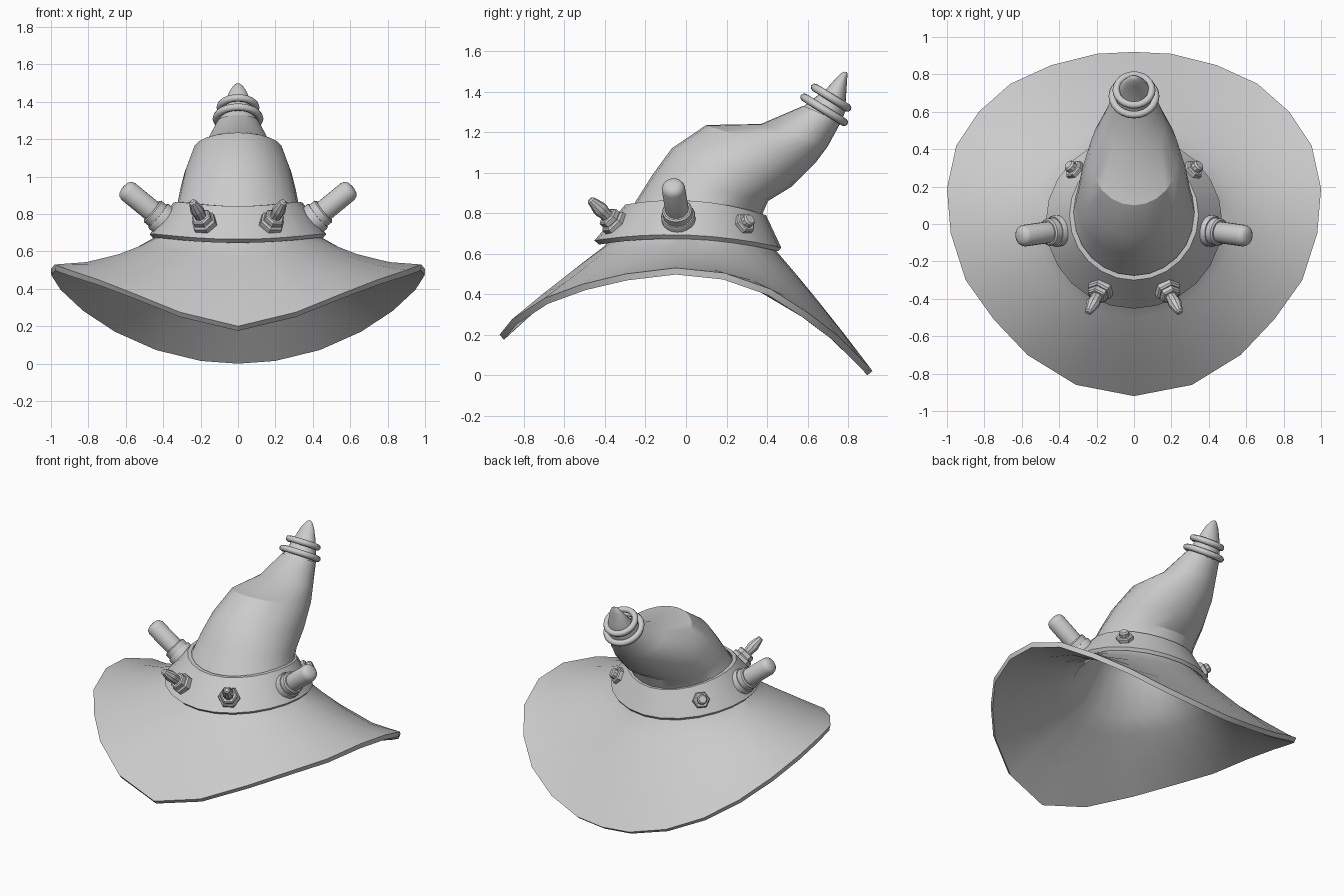
import bpy, math
from mathutils import Vector

if "Cube" in bpy.data.objects:
    bpy.data.objects.remove(bpy.data.objects["Cube"])

N = 24


def finish(name, verts, faces, angle=30, shell=0):
    me = bpy.data.meshes.new(name)
    me.from_pydata([tuple(v) for v in verts], [], faces)
    me.update()
    ob = bpy.data.objects.new(name, me)
    bpy.context.collection.objects.link(ob)
    bpy.ops.object.select_all(action='DESELECT')
    ob.select_set(True)
    bpy.context.view_layer.objects.active = ob
    if shell:
        mod = ob.modifiers.new("thickness", 'SOLIDIFY')
        mod.thickness, mod.offset = shell, -1
        bpy.ops.object.modifier_apply(modifier=mod.name)
    bpy.ops.object.shade_smooth_by_angle(angle=math.radians(angle))
    return ob


def loft(name, rings, cap=False, closed=False, angle=30, shell=0):
    """Skin a list of equal-sized rings, ordered bottom to top."""
    n, m = len(rings[0]), len(rings)
    verts = [v for r in rings for v in r]
    faces = []
    for j in range(m if closed else m - 1):
        a, b = j * n, (j + 1) % m * n
        faces += [(a + i, a + (i + 1) % n, b + (i + 1) % n, b + i) for i in range(n)]
    if cap:
        faces += [tuple(reversed(range(n))), tuple(range((m - 1) * n, m * n))]
    return finish(name, verts, faces, angle, shell)


def oval(front, back, width, side_z=None):
    """Oval through a front (y, z) and back (y, z) point; sides may be lifted."""
    (fy, fz), (by, bz) = front, back
    cy, cz = (fy + by) / 2, (fz + bz) / 2
    lift = 0 if side_z is None else side_z - cz
    out = []
    for i in range(N):
        t = 2 * math.pi * i / N
        c, s = math.cos(t), math.sin(t)
        out.append(Vector((width * s, cy + (fy - cy) * c, cz + (fz - cz) * c + lift * s * s)))
    return out


def lathe(name, origin, axis, profile, sides, angle=30):
    """Closed turned part; profile is (distance along axis, radius)."""
    q = Vector(axis).normalized().to_track_quat('Z', 'Y')
    rings = [[Vector(origin) + q @ Vector((r * math.cos(2 * math.pi * i / sides),
                                           r * math.sin(2 * math.pi * i / sides), h))
              for i in range(sides)] for h, r in profile]
    return loft(name, rings, cap=True, angle=angle)


# Brim and bent crown: one shell
half = [(0, -.92, .2), (.31, -.86, .275), (.57, -.70, .38), (.75, -.51, .45), (.90, -.30, .50),
        (.98, -.05, .53), (1.0, .19, .505), (.95, .42, .425), (.83, .60, .31), (.66, .75, .195),
        (.44, .85, .095), (.20, .91, .035), (0, .92, .02)]
rim = [Vector(p) for p in half] + [Vector((-x, y, z)) for x, y, z in half[-2:0:-1]]
inner = oval((-.40, .64), (.44, .62), .42, .69)


def brim_ring(f):
    ring = []
    for i in range(N):
        s = math.sin(2 * math.pi * i / N) ** 2
        p = inner[i].lerp(rim[i], f)
        p.z += (-.045 * s + .012 * (1 - s)) * 4 * f * (1 - f)
        ring.append(p)
    return ring


crown = [oval((-.26, .84), (.375, .79), .325, .85),
         oval((-.165, .99), (.405, .86), .31),
         oval((-.07, 1.12), (.52, .93), .285),
         oval((.10, 1.235), (.64, 1.05), .24),
         oval((.37, 1.24), (.70, 1.13), .168),
         oval((.58, 1.33), (.765, 1.25), .112)]
loft("brim_and_crown", [rim, brim_ring(.7), brim_ring(.4), brim_ring(.2), inner] + crown, shell=.033)

# Pointed tip of the crown
loft("crown_tip", [oval((.565, 1.315), (.76, 1.235), .105),
                   oval((.635, 1.37), (.785, 1.30), .09),
                   oval((.69, 1.41), (.79, 1.38), .07),
                   oval((.735, 1.46), (.795, 1.455), .045),
                   oval((.765, 1.49), (.797, 1.487), .022),
                   oval((.78, 1.498), (.795, 1.496), .01)], cap=True, angle=45)

# Two metal rings around the tip
for name, c, r in (("lower_tip_ring", (0, .682, 1.31), .116), ("upper_tip_ring", (0, .716, 1.37), .095)):
    q = Vector((0, .53, .85)).to_track_quat('Z', 'Y')
    bpy.ops.mesh.primitive_torus_add(major_segments=24, minor_segments=8, major_radius=r,
                                     minor_radius=.02, location=c, rotation=q.to_euler())
    bpy.context.object.name = name
    bpy.ops.object.shade_smooth_by_angle(angle=math.radians(50))

# Flared hat band
loft("hat_band", [oval((-.43, .645), (.455, .612), .455, .672),
                  oval((-.452, .665), (.47, .63), .472, .692),
                  oval((-.30, .842), (.395, .79), .345, .86),
                  oval((-.275, .842), (.37, .79), .32, .86),
                  oval((-.405, .66), (.435, .628), .43, .69)], closed=True)

# Studs on the band, mirrored left and right
for s, side in ((1, "right"), (-1, "left")):
    # Large rounded peg in a collar
    o, d = (s * .36, -.03, .735), (s * .77, -.11, .63)
    lathe(side + "_peg_collar", o, d, [(0, .08), (.08, .085), (.09, .08), (.09, .074),
                                       (.125, .074), (.132, .066)], 20)
    lathe(side + "_peg", o, d, [(.1, .058), (.295, .058), (.315, .05), (.326, .035), (.33, .015)], 20, 50)
    # Front bolt: two nuts and a pointed shaft
    o, d = (s * .165, -.325, .725), (s * .07, -.13, .125)
    lathe(side + "_front_nut", o, d, [(0, .062), (.02, .07), (.055, .07), (.064, .06)], 6)
    lathe(side + "_front_lock_nut", o, d, [(.06, .05), (.068, .056), (.09, .056), (.097, .047)], 6)
    lathe(side + "_front_spike", o, d, [(.08, .032), (.125, .032), (.132, .036), (.155, .036),
                                        (.215, .02), (.222, .011)], 10)
    # Back bolt: short nut with a stub
    o, d = (s * .29, .265, .725), (s * .65, .56, .5)
    lathe(side + "_back_nut", o, d, [(0, .05), (.015, .055), (.055, .055), (.062, .047)], 6)
    lathe(side + "_back_stub", o, d, [(.05, .032), (.085, .032), (.094, .024)], 10)
